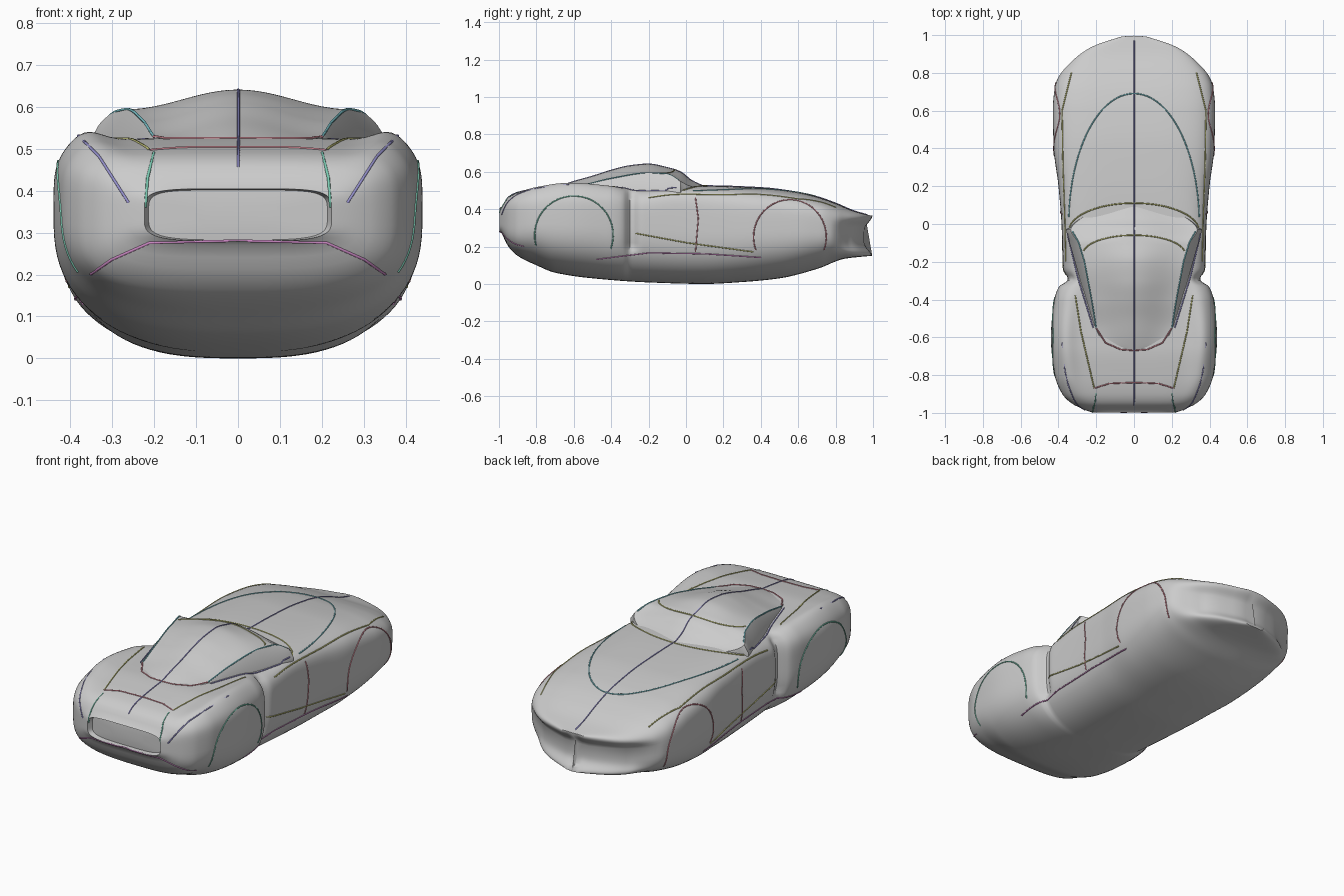
import bpy, math
from mathutils import Vector
from mathutils.bvhtree import BVHTree

if "Cube" in bpy.data.objects:
    bpy.data.objects.remove(bpy.data.objects["Cube"])


def curve(table, y):
    """Monotone smooth interpolation of (y, value) pairs."""
    p = table
    if y <= p[0][0]:
        return p[0][1]
    if y >= p[-1][0]:
        return p[-1][1]
    d = [(b[1] - a[1]) / (b[0] - a[0]) for a, b in zip(p, p[1:])]
    m = [d[0]] + [2 * a * b / (a + b) if a * b > 0 else 0 for a, b in zip(d, d[1:])] + [d[-1]]
    i = max(k for k in range(len(p) - 1) if p[k][0] <= y)
    h = p[i + 1][0] - p[i][0]
    t = (y - p[i][0]) / h
    return ((2*t**3 - 3*t*t + 1) * p[i][1] + (t**3 - 2*t*t + t) * h * m[i]
            + (3*t*t - 2*t**3) * p[i + 1][1] + (t**3 - t*t) * h * m[i + 1])


surfaces = []


def loft(name, rings):
    """Skin a list of closed rings and cap both ends."""
    n = len(rings[0])
    verts = [v for r in rings for v in r]
    faces = [(i*n + j, i*n + (j+1) % n, (i+1)*n + (j+1) % n, (i+1)*n + j)
             for i in range(len(rings) - 1) for j in range(n)]
    faces += [tuple(range(n))[::-1], tuple(range(len(verts) - n, len(verts)))]
    me = bpy.data.meshes.new(name)
    me.from_pydata(verts, [], faces)
    ob = bpy.data.objects.new(name, me)
    bpy.context.collection.objects.link(ob)
    bpy.context.view_layer.objects.active = ob
    ob.select_set(True)
    bpy.ops.object.mode_set(mode='EDIT')
    bpy.ops.mesh.select_all(action='SELECT')
    bpy.ops.mesh.normals_make_consistent(inside=False)
    bpy.ops.object.mode_set(mode='OBJECT')
    bpy.ops.object.shade_smooth_by_angle(angle=math.radians(40))
    ob.select_set(False)
    surfaces.append(BVHTree.FromPolygons([Vector(v) for v in verts], faces))
    return ob


# Body shell: plan width, belly, top and waist heights along the length
W = [(-.985, .26), (-.95, .33), (-.9, .38), (-.8, .42), (-.6, .44), (-.42, .425), (-.33, .40),
     (-.30, .375), (-.2, .377), (0, .384), (.2, .40), (.4, .425), (.6, .43), (.72, .42),
     (.8, .39), (.85, .35), (.9, .30), (.94, .24), (.97, .165), (.995, .08)]
BOT = [(-.985, .27), (-.95, .20), (-.9, .15), (-.8, .10), (-.7, .06), (-.5, .03), (-.2, .008),
       (.1, 0), (.3, .01), (.5, .03), (.7, .08), (.85, .135), (.99, .15)]
TOP = [(-.985, .415), (-.95, .465), (-.9, .49), (-.8, .51), (-.65, .525), (-.3, .52), (.1, .525),
       (.4, .515), (.6, .49), (.7, .467), (.8, .432), (.9, .39), (.99, .365)]
MID = [(-.985, .34), (-.6, .34), (0, .31), (.6, .30), (.99, .26)]
FENDER = [(-.95, 0), (-.8, .025), (-.6, .035), (-.4, .02), (-.28, 0), (1, 0)]
LOWER = [(-.985, 4), (-.8, 2.6), (0, 2.8), (.75, 2.6), (.9, 4)]
UPPER = [(-.4, 5), (-.27, 4.4), (-.05, 6), (.2, 5), (.6, 4.3), (.8, 4.2), (.95, 6)]


def body_ring(y, scale=1, shift=0, narrow=1, n=96):
    w, b, t, m = (curve(c, y) for c in (W, BOT, TOP, MID))
    out = []
    for k in range(n):
        a = 2 * math.pi * (k + .5) / n
        c, s = math.cos(a), math.sin(a)
        e = 2 / curve(UPPER if s > 0 else LOWER, y)
        x = math.copysign(abs(c) ** e, c)
        z = abs(s) ** e * (t - m if s > 0 else b - m)
        if s > 0:
            z += curve(FENDER, y) * abs(s) ** e * math.exp(-((abs(x) - .84) / .13) ** 2)
        p = Vector((w * x * scale * narrow, y + shift, m + z * scale))
        # Wrap-around hollow across the tail
        pull = (.045 * min(1, max(0, (y - .78) / .12)) * math.exp(-((p.z - .255) / .08) ** 4))
        d = Vector((p.x, p.y - .6, 0))
        if pull > 0:
            p -= d.normalized() * pull
        # Pocket between door and front wing
        pocket = math.exp(-((y + .29) / .03) ** 2) * min(1, max(0, (p.z - .16) / .04)) * .025
        if abs(x) > .8:
            p.x -= math.copysign(pocket * min(1, (abs(x) - .8) * 8), p.x)
        out.append(p)
    return out


y0, y1 = -.985, .995
ys = [y0 + (y1 - y0) * i / 150 for i in range(151)]
# Nose opening is a shallow recess
rings = [body_ring(y0, .4, .012), body_ring(y0, .82, .015), body_ring(y0, .86, -.012)]
rings += [body_ring(y) for y in ys]
rings += [body_ring(y1, 1, .002, .5), body_ring(y1, 1, .003, .02)]
loft("body_shell", rings)

# Cabin: spine ridge, arched side edge and plan width
SPINE = [(-.68, .522), (-.6, .548), (-.5, .576), (-.4, .608), (-.3, .632), (-.2, .641), (-.1, .622),
         (-.03, .60), (.03, .553), (.1, .521)]
EDGE = [(-.68, .515), (-.55, .53), (-.4, .565), (-.2, .594), (-.1, .588), (-.04, .555), (.02, .525), (.1, .505)]
HALF = [(-.68, .06), (-.64, .15), (-.55, .20), (-.4, .225), (-.2, .265), (-.1, .295), (-.03, .335),
        (.03, .28), (.07, .19), (.1, .09)]


def cabin_ring(y, n=24):
    h, e, s = curve(HALF, y), curve(EDGE, y), curve(SPINE, y)
    pts = []
    for k in range(n + 1):
        u = -1 + 2 * k / n
        pts.append((h * u, y, e + (s - e) * math.cos(u * math.pi / 2) ** 2))
    # Side glass runs down and out to the sill
    sill = max(h, .208 + .284 * (y + .55)) if -.55 < y < -.03 else h
    sill += .005
    pts += [(sill, y, .512), (sill, y, .49), (h * .5, y, .48), (-h * .5, y, .48), (-sill, y, .49), (-sill, y, .512)]
    return pts


loft("cabin", [cabin_ring(-.68 + .78 * i / 60) for i in range(61)])

# Coloured panel lines laid on the surface, from above, the side or the front
PALETTE = [(.55, .55, .2, 1), (.2, .55, .6, 1), (.65, .25, .3, 1), (.3, .28, .6, 1), (.6, .25, .55, 1), (.2, .6, .45, 1)]


def panel_line(name, pts, view="top", colour=0, mirror=True):
    mat = bpy.data.materials.get(f"line_{colour}") or bpy.data.materials.new(f"line_{colour}")
    mat.diffuse_color = PALETTE[colour]
    mat.use_nodes = True
    mat.node_tree.nodes["Principled BSDF"].inputs["Base Color"].default_value = mat.diffuse_color
    for sx in ((1, -1) if mirror else (1,)):
        path = []
        for a, b in zip(pts, pts[1:]):
            steps = max(2, int(math.dist(a, b) / .02))
            for i in range(steps + 1):
                u = a[0] + (b[0] - a[0]) * i / steps + .0007
                v = a[1] + (b[1] - a[1]) * i / steps + .0007
                org, d = {"side": (Vector((2 * sx, u, v)), Vector((-sx, 0, 0))),
                          "top": (Vector((u * sx, v, 2)), Vector((0, 0, -1))),
                          "front": (Vector((u * sx, -2, v)), Vector((0, 1, 0)))}[view]
                hits = [r for r in (t.ray_cast(org, d) for t in surfaces) if r[0]]
                if hits:
                    path.append(min(hits, key=lambda r: r[3])[0])
        cu = bpy.data.curves.new(name, 'CURVE')
        cu.dimensions = '3D'
        cu.bevel_depth = .0035
        cu.bevel_resolution = 1
        sp = cu.splines.new('POLY')
        sp.points.add(len(path) - 1)
        for q, p in zip(sp.points, path):
            q.co = (*p, 1)
        cu.materials.append(mat)
        bpy.context.collection.objects.link(bpy.data.objects.new(name, cu))


def arc(cy, cz, ry, rz, a0, a1, n=24):
    return [(cy + ry * math.cos(math.radians(a0 + (a1 - a0) * i / n)),
             cz + rz * math.sin(math.radians(a0 + (a1 - a0) * i / n))) for i in range(n + 1)]


panel_line("centre_line", [(0, -.96), (0, .97)], colour=3, mirror=False)
panel_line("deck_outline", arc(0, 0, .345, .69, 90, 3), colour=1)
panel_line("windscreen_base", arc(0, -.04, .345, .15, 90, 8), colour=0)
panel_line("roof_edge", arc(0, -.16, .27, .1, 90, 10), colour=0)
panel_line("window_sill", [(.352, -.05), (.298, -.28), (.215, -.55)], colour=3)
panel_line("window_arch", [(.2, -.55), (.224, -.4), (.262, -.2), (.292, -.1), (.325, -.04)], colour=1)
panel_line("cabin_tail", [(.2, -.55), (.15, -.63), (.07, -.665), (0, -.67)], colour=2)
panel_line("bonnet_seam", [(.31, -.38), (.28, -.57), (.21, -.87)], colour=0)
panel_line("nose_seam", [(0, -.84), (.13, -.845), (.21, -.87)], colour=2)
panel_line("shoulder_crease", [(.36, -.2), (.365, .02), (.375, .3), (.38, .6), (.33, .8)], colour=0)
panel_line("nose_edge", [(.38, .53), (.33, .48), (.26, .37)], "front", 3)
panel_line("nose_upright", [(.2, .49), (.215, .43), (.22, .36)], "front", 5)
panel_line("bumper_line", [(0, .28), (.21, .275), (.3, .235), (.35, .2)], "front", 4)
panel_line("front_arch", arc(-.60, .26, .21, .21, -20, 195), "side", 5)
panel_line("rear_arch", arc(.555, .25, .195, .2, -20, 200), "side", 2)
panel_line("sill_line", [(-.48, .13), (-.2, .165), (.1, .16), (.4, .14)], "side", 4)
panel_line("door_crease", [(-.27, .27), (0, .22), (.36, .17)], "side", 0)
panel_line("door_seam", [(.05, .46), (.065, .35), (.05, .17)], "side", 2)
